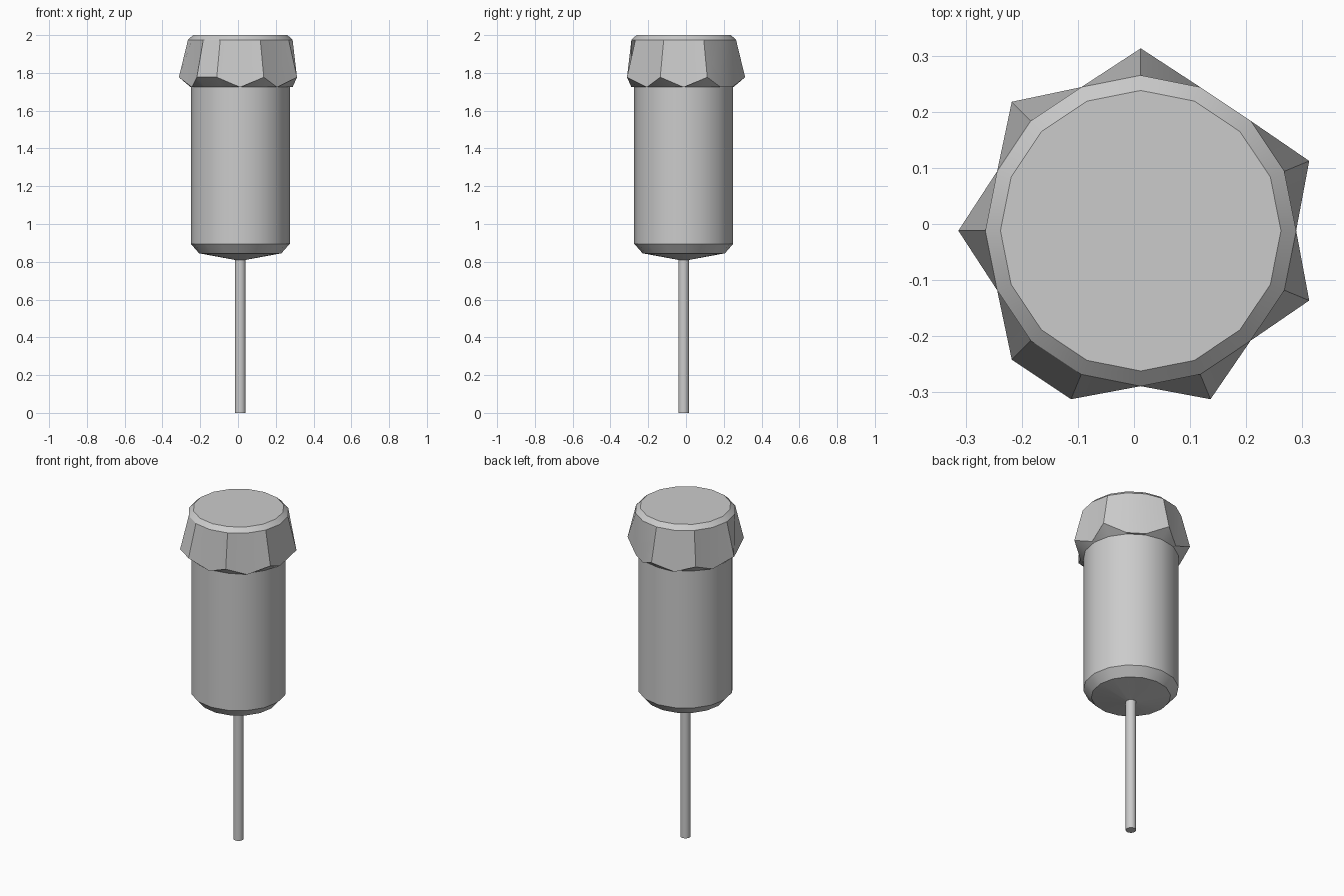
import bpy, bmesh, math

if "Cube" in bpy.data.objects:
    bpy.data.objects.remove(bpy.data.objects["Cube"])

SIDES = 16
CX, CY = 0.012, -0.012
TIPS = {1, 4, 6, 8, 10, 11, 13, 15}   # crimped-out corners of the cap skirt


def lathe(name, rings, cap_bottom=False, cap_top=False):
    """Skin rings of (radius, z); a ring may be a function of the corner index."""
    bm = bmesh.new()
    loops = []
    for ring in rings:
        loop = []
        for i in range(SIDES):
            r, z = ring(i) if callable(ring) else ring
            a = 2 * math.pi * i / SIDES
            loop.append(bm.verts.new((CX + r * math.cos(a), CY + r * math.sin(a), z)))
        loops.append(loop)
    for lo, hi in zip(loops, loops[1:]):
        for i in range(SIDES):
            j = (i + 1) % SIDES
            bm.faces.new((lo[i], lo[j], hi[j], hi[i]))
    if cap_bottom:
        bm.faces.new(loops[0][::-1])
    if cap_top:
        bm.faces.new(loops[-1])
    mesh = bpy.data.meshes.new(name)
    bm.to_mesh(mesh)
    bm.free()
    obj = bpy.data.objects.new(name, mesh)
    bpy.context.collection.objects.link(obj)
    bpy.ops.object.select_all(action='DESELECT')
    obj.select_set(True)
    bpy.context.view_layer.objects.active = obj
    bpy.ops.object.shade_smooth_by_angle(angle=math.radians(30))
    return obj


def skirt(i):
    return (0.325, 1.777) if i in TIPS else (0.277, 1.724)


# Thin handle
lathe("handle", [(0.029, 0.0), (0.029, 0.81)], cap_bottom=True)

# Cylindrical body with a bevelled, shallow conical underside
lathe("body", [(0.029, 0.81), (0.218, 0.845), (0.262, 0.895), (0.262, 1.724)])

# Cap with a crimped, flared skirt and a bevelled flat top
lathe("cap", [(0.262, 1.724), skirt, (0.277, 1.975), (0.25, 2.0)], cap_top=True)
